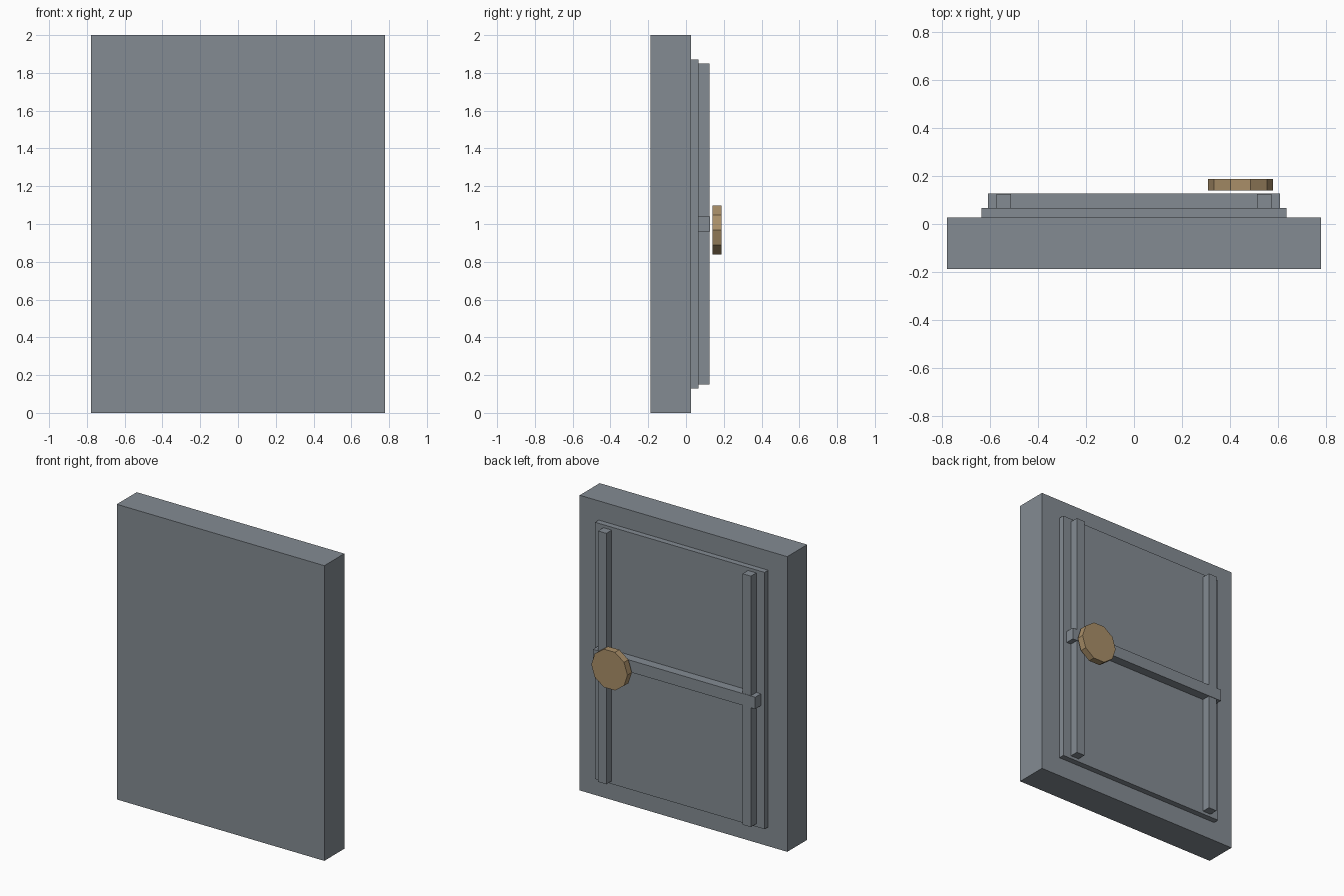
import bpy, math

if "Cube" in bpy.data.objects:
    bpy.data.objects.remove(bpy.data.objects["Cube"])

def material(name, rgb):
    m = bpy.data.materials.new(name)
    m.diffuse_color = (*rgb, 1)
    m.use_nodes = True
    m.node_tree.nodes["Principled BSDF"].inputs["Base Color"].default_value = m.diffuse_color
    return m

steel = material("steel grey", (0.23, 0.26, 0.29))
bronze = material("bronze", (0.40, 0.275, 0.14))

def box(name, x, y, z):
    """Box from (min, max) pairs on each axis."""
    bpy.ops.mesh.primitive_cube_add(size=1, location=[(a + b) / 2 for a, b in (x, y, z)])
    o = bpy.context.object
    o.name = name
    o.scale = [b - a for a, b in (x, y, z)]
    bpy.ops.object.transform_apply(location=False, rotation=False, scale=True)
    o.data.materials.append(steel)
    return o

# Door slab and raised back plate
box("door_slab", (-0.778, 0.778), (-0.187, 0.027), (0, 2))
box("back_plate", (-0.635, 0.635), (0.027, 0.066), (0.13, 1.87))

# Vertical bars
for side, name in ((-1, "left_bar"), (1, "right_bar")):
    box(name, (side * 0.542 - 0.031, side * 0.542 + 0.031), (0.066, 0.124), (0.15, 1.85))

# Locking crossbar
box("cross_bar", (-0.608, 0.608), (0.066, 0.127), (0.96, 1.04))

# Ten-sided hand wheel, floating just behind the crossbar
bpy.ops.mesh.primitive_cylinder_add(vertices=10, radius=0.1355, depth=0.047,
                                    location=(0.4435, 0.1635, 0.968))
wheel = bpy.context.object
wheel.name = "hand_wheel"
# first vertex lies on local +y; turn it to x, then face the disc along y
wheel.rotation_euler = (math.pi / 2, math.pi / 2, 0)
wheel.rotation_mode = 'XYZ'
from mathutils import Matrix
wheel.rotation_euler = (Matrix.Rotation(math.pi / 2, 3, 'X')
                        @ Matrix.Rotation(math.pi / 2, 3, 'Z')).to_euler()
bpy.ops.object.transform_apply(location=False, rotation=True, scale=False)
wheel.data.materials.append(bronze)
